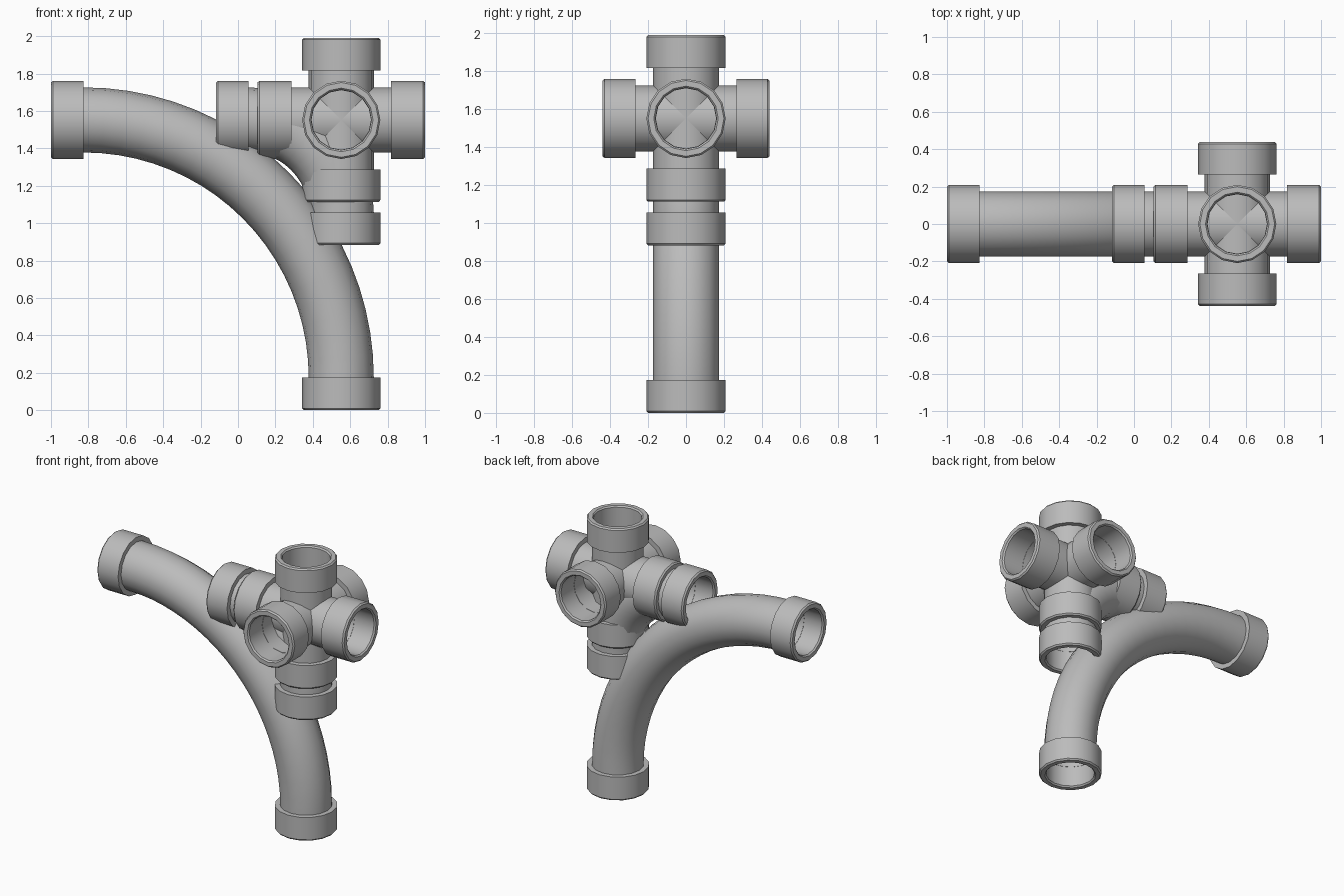
import bpy, bmesh, math
from mathutils import Vector

if "Cube" in bpy.data.objects:
    bpy.data.objects.remove(bpy.data.objects["Cube"])

SIDES = 16
PIPE_R, BORE_R, COLLAR_R = 0.174, 0.159, 0.209
COLLAR_LEN = 0.174
HUB = Vector((0.552, 0, 1.552))

grey = bpy.data.materials.new("pipe_grey")
grey.diffuse_color = (0.5, 0.5, 0.5, 1)
grey.use_nodes = True
grey.node_tree.nodes["Principled BSDF"].inputs["Base Color"].default_value = grey.diffuse_color


def skin(name, rings):
    """Closed ring-shaped solid from rings of (centre, axis, radius)."""
    bm = bmesh.new()
    loops = []
    for centre, axis, r in rings:
        # cross-section frame perpendicular to the axis
        side = Vector((1, 0, 0)) if abs(axis.y) > 0.9 else Vector((0, 1, 0))
        up = axis.cross(side).normalized()
        loops.append([bm.verts.new(centre + r * (side * math.cos(a) + up * math.sin(a)))
                      for a in (2 * math.pi * i / SIDES for i in range(SIDES))])
    for k, a in enumerate(loops):
        b = loops[(k + 1) % len(loops)]
        for i in range(SIDES):
            j = (i + 1) % SIDES
            bm.faces.new((a[i], a[j], b[j], b[i]))
    bmesh.ops.recalc_face_normals(bm, faces=bm.faces)
    for f in bm.faces:
        f.smooth = True
    for e in bm.edges:
        e.smooth = e.calc_face_angle(0) < math.radians(32)
    me = bpy.data.meshes.new(name)
    bm.to_mesh(me)
    bm.free()
    me.materials.append(grey)
    ob = bpy.data.objects.new(name, me)
    bpy.context.collection.objects.link(ob)
    return ob


def tube(name, path):
    """Hollow pipe along (point, tangent) pairs."""
    skin(name, [(p, t, PIPE_R) for p, t in path] + [(p, t, BORE_R) for p, t in reversed(path)])


def collar(name, start, axis, length=COLLAR_LEN):
    """Socket collar with eased rim, opening along axis."""
    profile = [(0, BORE_R + 0.002), (0, COLLAR_R), (length - 0.01, COLLAR_R),
               (length, COLLAR_R - 0.009), (length, 0.17), (length - 0.01, BORE_R + 0.002)]
    skin(name, [(start + axis * d, axis, r) for d, r in profile])


def elbow(name, radius, steps):
    """Quarter bend whose two legs line up with the hub, plus end collars."""
    c = HUB - Vector((radius, 0, radius))
    path = []
    for i in range(steps + 1):
        a = math.pi / 2 * i / steps
        path.append((c + radius * Vector((math.cos(a), 0, math.sin(a))),
                     Vector((-math.sin(a), 0, math.cos(a)))))
    # short straight ends reach into the collars
    lo, hi = path[0], path[-1]
    path = [(lo[0] - lo[1] * 0.02, lo[1])] + path + [(hi[0] + hi[1] * 0.02, hi[1])]
    tube(name + "_bend", path)
    collar(name + "_lower_collar", lo[0], Vector((0, 0, -1)))
    collar(name + "_left_collar", hi[0], Vector((-1, 0, 0)))


# long sweeping bend and the shorter bend inside the hub
elbow("large_elbow", HUB.z - COLLAR_LEN, 20)
elbow("medium_elbow", 0.495, 12)

# six-way hub: three crossing pipes with a collar on each end
for label, axis in (("x", Vector((1, 0, 0))), ("y", Vector((0, 1, 0))), ("z", Vector((0, 0, 1)))):
    tube("hub_pipe_" + label, [(HUB + axis * d, axis) for d in (-0.28, 0.28)])
    for end, s in (("plus", 1), ("minus", -1)):
        length = 0.183 if label == "x" else COLLAR_LEN
        collar(f"hub_collar_{label}_{end}", HUB + axis * s * 0.265, axis * s, length)
